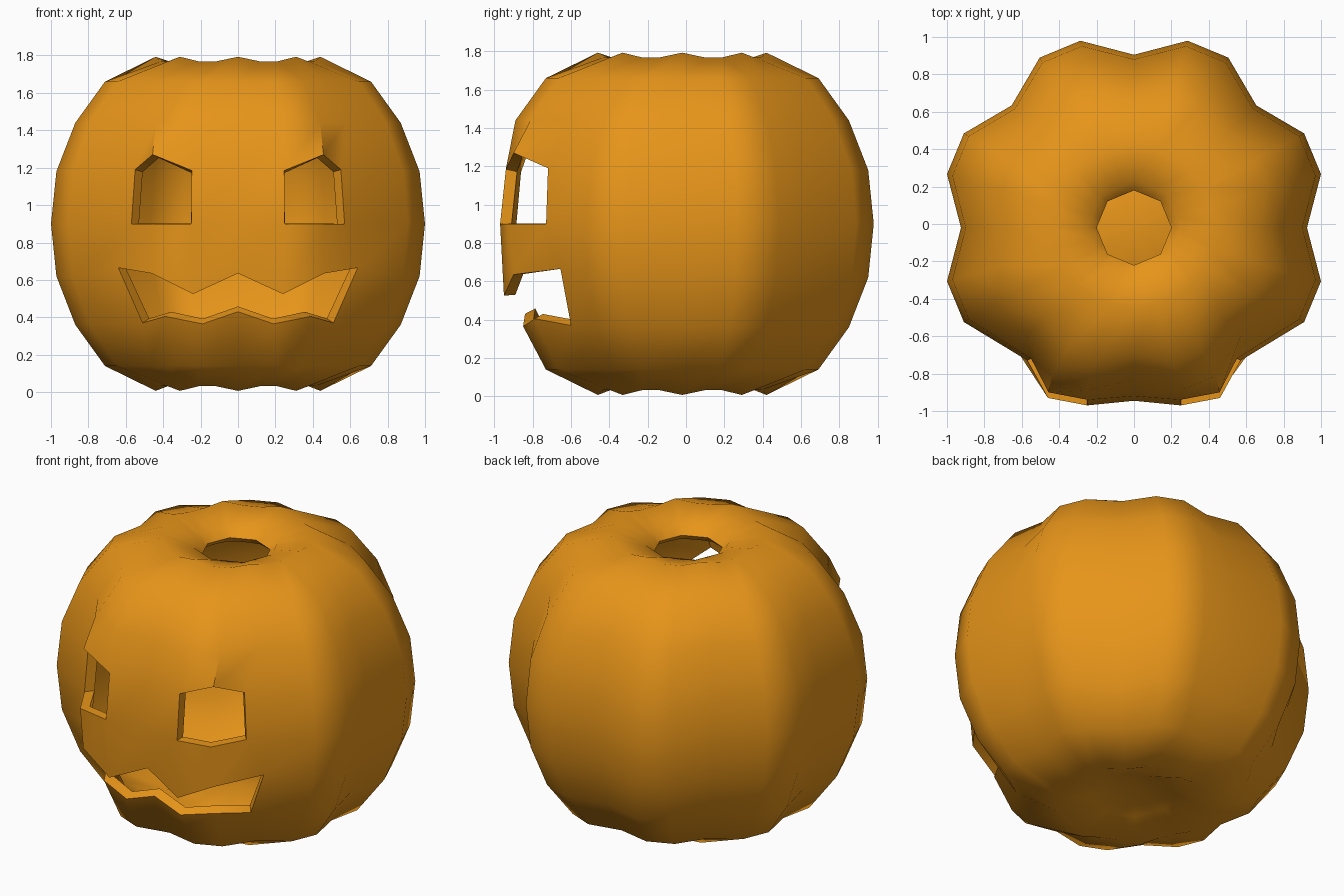
import bpy, bmesh
from math import cos, sin, radians

if "Cube" in bpy.data.objects:
    bpy.data.objects.remove(bpy.data.objects["Cube"])

CY, CZ = -0.02, 0.9
# rings from bottom to top: rib radius, rib height, groove radius, groove height
half = [(1.04, 0, .925, 0), (1.01, .28, .90, .28), (.905, .54, .81, .54),
        (.74, .76, .67, .76), (.43, .868, .44, .893)]
OCT = .25 * cos(radians(22.5))


def rim(r, z):
    return ('oct', r, z)


rings = [rim(.25, -.81)] + [(a, -b, c, -d) for a, b, c, d in half[:0:-1]] + half
rings += [rim(.25, .82), rim(.20, .77)]
angles = [45 * j + o for j in range(8) for o in (0, 16, 29)]
N = len(angles)

# pulled points that shape the face: (ring, column from centre) -> x, y, z
face = {
    (5, 0): (0, -.945, .9), (5, 1): (.25, -.97, .9), (5, 2): (.46, -.93, .9), (5, 3): (.57, -.73, .9),
    (6, 1): (.247, -.94, 1.185), (6, 2): (.457, -.90, 1.27), (6, 3): (.55, -.72, 1.19),
    (4, 0): (0, -.91, .635), (4, 1): (.24, -.95, .525), (4, 2): (.46, -.90, .635), (4, 3): (.64, -.655, .665),
    (3, 0): (0, -.84, .43), (3, 1): (.19, -.85, .365), (3, 2): (.39, -.79, .405), (3, 3): (.51, -.60, .37),
}

# ribbed shell
bm = bmesh.new()
grid = []
for ri, ring in enumerate(rings):
    row = []
    for k, a in enumerate(angles):
        t = radians(a - 90)
        if ring[0] == 'oct':
            r = ring[1] * cos(radians(22.5)) / cos(radians(a % 45 - 22.5))
            z = ring[2]
        else:
            r, z = ring[2:] if k % 3 == 0 else ring[:2]
        p = (r * cos(t), CY + r * sin(t), CZ + z)
        side = k if k <= N // 2 else k - N
        if (ri, abs(side)) in face:
            x, y, zz = face[(ri, abs(side))]
            p = (x if side >= 0 else -x, y, zz)
        row.append(bm.verts.new(p))
    grid.append(row)

# faces, leaving out the eyes (ring 5) and mouth (ring 3)
holes = {(5, 1), (5, 2), (5, N - 2), (5, N - 3)} | {(3, k % N) for k in range(-3, 3)}
for ri in range(len(rings) - 1):
    for k in range(N):
        if (ri, k) not in holes:
            n = (k + 1) % N
            bm.faces.new((grid[ri][k], grid[ri][n], grid[ri + 1][n], grid[ri + 1][k]))

# closed dimple underneath
pole = bm.verts.new((0, CY, .12))
for k in range(N):
    bm.faces.new((grid[0][(k + 1) % N], grid[0][k], pole))

me = bpy.data.meshes.new("carved_pumpkin")
bm.to_mesh(me)
bm.free()
ob = bpy.data.objects.new("carved_pumpkin", me)
bpy.context.collection.objects.link(ob)
bpy.context.view_layer.objects.active = ob
ob.select_set(True)

# wall thickness
mod = ob.modifiers.new("wall", 'SOLIDIFY')
mod.thickness = .06
mod.offset = -1
bpy.ops.object.modifier_apply(modifier=mod.name)
bpy.ops.object.shade_smooth_by_angle(angle=radians(48))

mat = bpy.data.materials.new("orange_skin")
mat.diffuse_color = (.8, .3, .01, 1)
mat.use_nodes = True
mat.node_tree.nodes["Principled BSDF"].inputs["Base Color"].default_value = mat.diffuse_color
ob.data.materials.append(mat)
